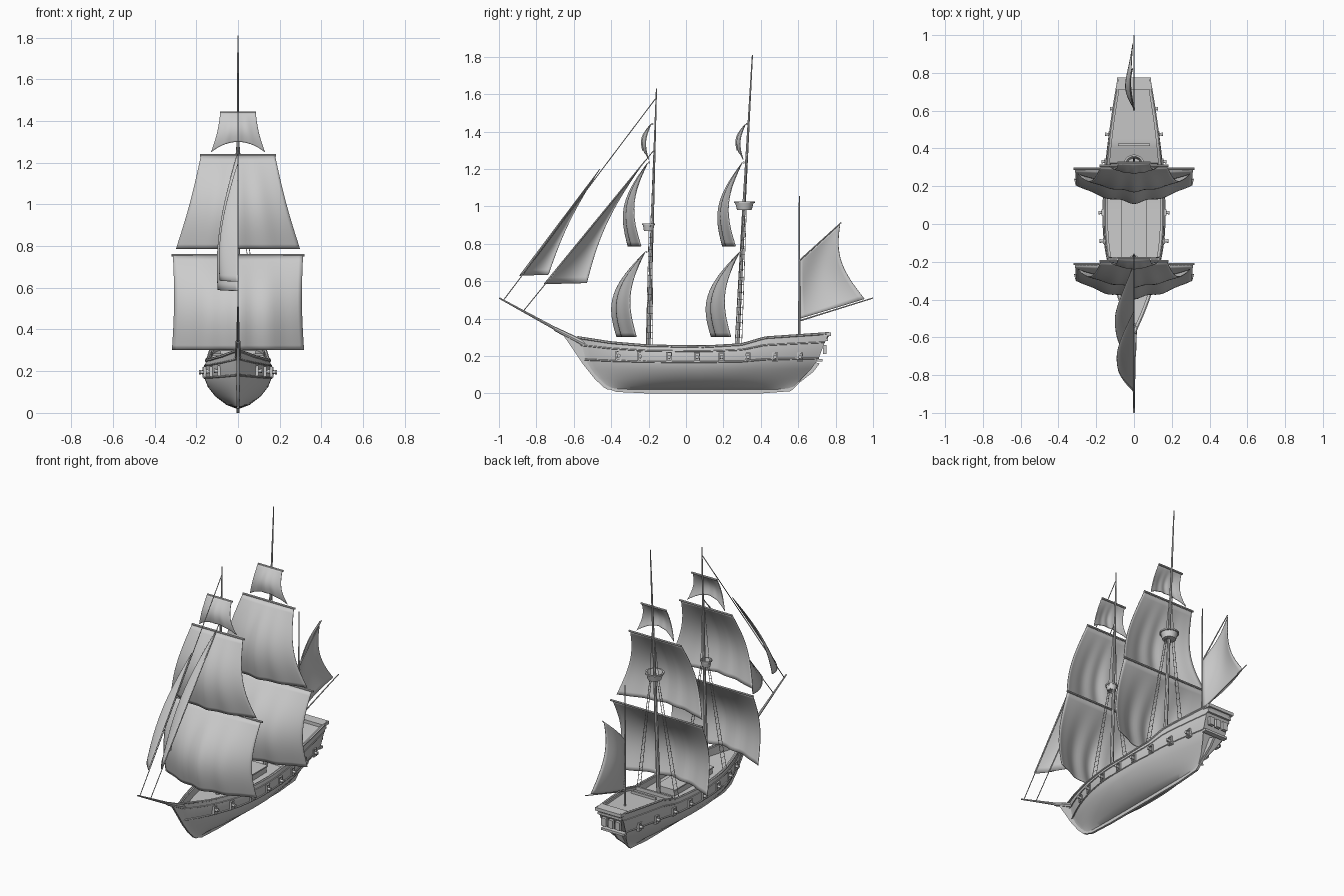
import bpy, bmesh, math
from mathutils import Vector

if "Cube" in bpy.data.objects:
    bpy.data.objects.remove(bpy.data.objects["Cube"])

def finish(name, bm, angle=40):
    bmesh.ops.recalc_face_normals(bm, faces=bm.faces)
    me = bpy.data.meshes.new(name)
    bm.to_mesh(me)
    bm.free()
    ob = bpy.data.objects.new(name, me)
    bpy.context.collection.objects.link(ob)
    for o in bpy.context.selected_objects:
        o.select_set(False)
    bpy.context.view_layer.objects.active = ob
    ob.select_set(True)
    bpy.ops.object.shade_smooth_by_angle(angle=math.radians(angle))
    return ob

def add_rod(bm, a, b, r1, r2=None, n=8):
    a, b = Vector(a), Vector(b)
    d = b - a
    M = d.to_track_quat('Z', 'Y').to_matrix().to_4x4()
    M.translation = (a + b) / 2
    bmesh.ops.create_cone(bm, cap_ends=True, segments=n, radius1=r1,
                          radius2=r1 if r2 is None else r2, depth=d.length, matrix=M)

def rods(name, items):
    bm = bmesh.new()
    for it in items:
        add_rod(bm, *it)
    return finish(name, bm)

def add_box(bm, c, s):
    g = bmesh.ops.create_cube(bm, size=1)
    for v in g['verts']:
        v.co = Vector(c) + Vector([v.co[i] * s[i] for i in range(3)])

def boxes(name, items):
    bm = bmesh.new()
    for it in items:
        add_box(bm, *it)
    return finish(name, bm, 30)

def grid(name, nu, nv, f, thick=0.004):
    bm = bmesh.new()
    vs = [[bm.verts.new(f(i / nu, j / nv)) for i in range(nu + 1)] for j in range(nv + 1)]
    for j in range(nv):
        for i in range(nu):
            bm.faces.new((vs[j][i], vs[j][i + 1], vs[j + 1][i + 1], vs[j + 1][i]))
    bmesh.ops.remove_doubles(bm, verts=bm.verts, dist=1e-5)
    ob = finish(name, bm, 50)
    m = ob.modifiers.new('thickness', 'SOLIDIFY')
    m.thickness, m.offset = thick, 0
    return ob

def interp(pts, x):
    for (a, fa), (b, fb) in zip(pts, pts[1:]):
        if x <= b:
            return fa + (fb - fa) * max(0, (x - a) / (b - a))
    return pts[-1][1]

# Hull lines: y start, y end, height, half width, stern width fraction, share of sheer
LEVELS = [(-.42, .55, .02, .006, .9, 0), (-.445, .58, .038, .055, .12, 0),
          (-.48, .62, .08, .11, .2, 0), (-.515, .67, .125, .145, .35, .1),
          (-.545, .71, .168, .162, .48, .3), (-.565, .742, .225, .16, .52, .7),
          (-.58, .765, .25, .152, .54, 1)]
SHEER = [(-.58, .05), (-.4, .022), (-.2, .005), (.1, 0), (.3, .012), (.42, .048), (.77, .072)]

def hull_pt(k, t):
    y0, y1, z, w, e, s = LEVELS[k]
    y = y0 + (y1 - y0) * t
    f = 1
    if t < .45:
        f = 1 - (1 - t / .45) ** 2
    elif t > .5:
        f = 1 - (1 - e) * ((t - .5) / .5) ** 1.8
    return Vector((max(w * f, .004), y, z + s * interp(SHEER, y)))

def hull_half(t):
    pts = [hull_pt(k, t) for k in range(7)]
    r = pts[-1]
    xi = max(r.x - .014, .001)
    zd = .215 + .3 * interp(SHEER, r.y) if r.y < .31 else r.z - .014
    return pts + [Vector((xi, r.y, r.z)), Vector((xi, r.y, zd))]

# Hull shell with bulwark and deck
bm = bmesh.new()
N = 64
rings = []
for i in range(N + 1):
    half = hull_half(i / N)
    loop = half + [Vector((-p.x, p.y, p.z)) for p in reversed(half)]
    rings.append([bm.verts.new(p) for p in loop])
n = len(rings[0])
for a, b in zip(rings, rings[1:]):
    for k in range(n):
        bm.faces.new((a[k], a[(k + 1) % n], b[(k + 1) % n], b[k]))
bm.faces.new(rings[0])
bm.faces.new(rings[-1])
finish('hull', bm, 35)

# Keel and stem plate
bm = bmesh.new()
outline = [(-.7, .345), (-.655, .31), (-.6, .23), (-.55, .155), (-.49, .08), (-.44, .032), (-.37, .008),
           (-.2, 0), (.4, 0), (.56, .012), (.61, .06), (.68, .115), (.715, .16), (.68, .17),
           (.5, .05), (-.36, .05), (-.45, .11), (-.54, .25), (-.57, .295)]
f = bm.faces.new([bm.verts.new((-.007, y, z)) for y, z in outline])
g = bmesh.ops.extrude_face_region(bm, geom=[f])
for v in g['geom']:
    if isinstance(v, bmesh.types.BMVert):
        v.co.x = .007
bmesh.ops.triangulate(bm, faces=[q for q in bm.faces if len(q.verts) > 4])
finish('keel', bm, 30)

# Wales and rail caps along the hull
for name, k, r in (('lower_wale', 4, .005), ('upper_wale', 5, .004), ('rail', 6, .007)):
    items = []
    for s in (1, -1):
        p = [hull_pt(k, i / 40) for i in range(41)]
        p = [Vector((v.x * s, v.y, v.z)) for v in p]
        items += [(a, b, r, r, 6) for a, b in zip(p, p[1:])]
    rods(name, items)

# Gun ports and cannons
ports, guns = [], []
for y in (-.36, -.245, -.09, .06, .19, .33, .475, .61):
    t = (y + .55) / 1.27
    x = hull_pt(4, t).x
    z = .195 + .4 * interp(SHEER, y) * (y < 0)
    for s in (1, -1):
        for d in (-.013, .013):
            ports.append(((s * x, y + d, z), (.018, .006, .05)))
            ports.append(((s * x, y, z + d * 1.7), (.018, .032, .006)))
        guns.append(((s * (x - .02), y, z - .003), (s * (x + .024), y, z), .011, .007, 10))
        guns.append(((s * (x + .018), y, z), (s * (x + .026), y, z), .01, .01, 10))
boxes('gun_ports', ports)
rods('cannons', guns)

# Deck house, poop fittings and stern
boxes('deck_house', [((0, .01, .232), (.12, .38, .04)), ((0, .01, .254), (.13, .39, .008))])
boxes('poop_front', [((0, .315, .245), (.25, .012, .06)), ((0, .42, .288), (.17, .012, .022))])
boxes('stern_rail', [((0, .742, .317), (.18, .065, .02)), ((0, .745, .288), (.165, .03, .014)),
                     ((0, .715, .178), (.16, .03, .014))])
boxes('stern_windows', [((x, .742, .235), (.032, .02, .05)) for x in (-.048, 0, .048)])

# Masts, bowsprit, gaff and boom
rods('fore_mast', [((0, -.203, .2), (0, -.178, 1), .012, .008), ((0, -.178, 1), (0, -.158, 1.63), .008, .003)])
rods('main_mast', [((0, .27, .2), (0, .31, 1), .013, .009), ((0, .31, 1), (0, .355, 1.81), .009, .003)])
rods('mizzen_mast', [((0, .606, .27), (0, .606, 1.055), .007, .003)])
rods('bowsprit', [((0, -.54, .265), (0, -.7, .345), .016, .011), ((0, -.66, .325), (0, -.998, .51), .009, .004)])
rods('spanker_spars', [((0, .606, .388), (0, .999, .51), .004, .003), ((0, .606, .71), (0, .83, .914), .004, .003)])

# Crow's nests
def nest(name, y, z, r, h):
    bm = bmesh.new()
    prof = [(0, 0), (r * .7, 0), (r * .88, h * .8), (r, h * .8), (r, h), (r * .82, h), (r * .65, h * .2), (0, h * .2)]
    vs = [bm.verts.new((a, 0, b)) for a, b in prof]
    es = [bm.edges.new(p) for p in zip(vs, vs[1:])]
    bmesh.ops.spin(bm, geom=vs + es, axis=(0, 0, 1), cent=(0, 0, 0), angle=2 * math.pi, steps=20)
    bmesh.ops.remove_doubles(bm, verts=bm.verts, dist=1e-5)
    finish(name, bm, 35).location = (0, y, z)
nest('main_nest', .312, .982, .056, .045)
nest('fore_nest', -.2, .868, .035, .04)

# Square sails and yards
def square_sail(name, y, zt, zb, wt, wb, ed, eb, cd, cb, arch=0):
    def f(u, v):
        u = 2 * u - 1
        c = (.9 * math.cos(u * math.pi / 2) + .1 * (1 - abs(u)) * math.cos(4 * math.pi * u)) / 1.0
        s = math.sin(math.pi * v)
        edge, mid = ed * v + eb * s, cd * v + cb * s
        w = wt + (wb - wt) * v - .008 * s * (wb > wt)
        return (u * w, y - edge - (mid - edge) * c, zt + (zb - zt) * v + arch * v * (1 - u * u))
    grid(name, 32, 20, f)

for m, d in (('fore', 0), ('main', .505)):
    square_sail(m + '_course', -.22 + d, .755, .302, .312, .316, .045, .055, .15, .09)
    square_sail(m + '_topsail', -.205 + d, 1.233, .787, .178, .297, .035, .055, .105, .07)
    square_sail(m + '_royal', -.187 + d, 1.44, 1.25, .085, .13, .012, .022, .045, .025, .05)
    rods(m + '_yards', [((-w, y + d, z), (w, y + d, z), .006) for w, y, z in
                        ((.32, -.212, .757), (.182, -.197, 1.235), (.087, -.18, 1.44))])

# Fore-and-aft sails: corners A top luff, B top leech, C clew, D tack as (y, z)
def stay_sail(name, A, B, C, D, hollow, belly, ka, a0, kb):
    A, B, C, D = map(Vector, (A, B, C, D))
    def f(b, a):
        luff, leech = A.lerp(D, a), B.lerp(C, a)
        leech.x += hollow * math.sin(math.pi * a)
        p = luff.lerp(leech, b)
        return (-belly * math.sin(math.pi * (a * ka + a0)) * math.sin(math.pi * b * kb), p.x, p.y)
    grid(name, 14, 20, f)
stay_sail('outer_jib', (-.46, 1.2), (-.46, 1.2), (-.735, .635), (-.89, .63), -.025, .09, .6, 0, .55)
stay_sail('inner_jib', (-.215, 1.25), (-.215, 1.25), (-.53, .59), (-.76, .585), -.045, .1, .6, 0, .55)
stay_sail('spanker', (.61, .715), (.825, .91), (.955, .505), (.61, .4), -.06, .045, .7, .15, .9)

# Stays, shroud ladders and royal sheets
rods('stays', [((0, -.975, .5), (0, -.16, 1.58), .0025), ((0, -.87, .44), (0, -.172, 1.3), .0025)])
ladder = []
for ym, zm, yb in ((.315, .985, .28), (-.19, .87, -.195)):
    for s in (1, -1):
        base = [Vector((s * .132, yb + e, .26)) for e in (-.018, .018)]
        top = [Vector((s * .025, ym + e, zm)) for e in (-.008, .008)]
        ladder += [(a, b, .0018, .0018, 5) for a, b in zip(base, top)]
        for i in range(1, 18):
            ladder.append((base[0].lerp(top[0], i / 18), base[1].lerp(top[1], i / 18), .0013, .0013, 4))
        ladder.append(((s * .03, ym, zm + .02), (s * .005, ym + (1.3 - zm) * .045, 1.3), .0015, .0015, 5))
rods('shrouds', ladder)
